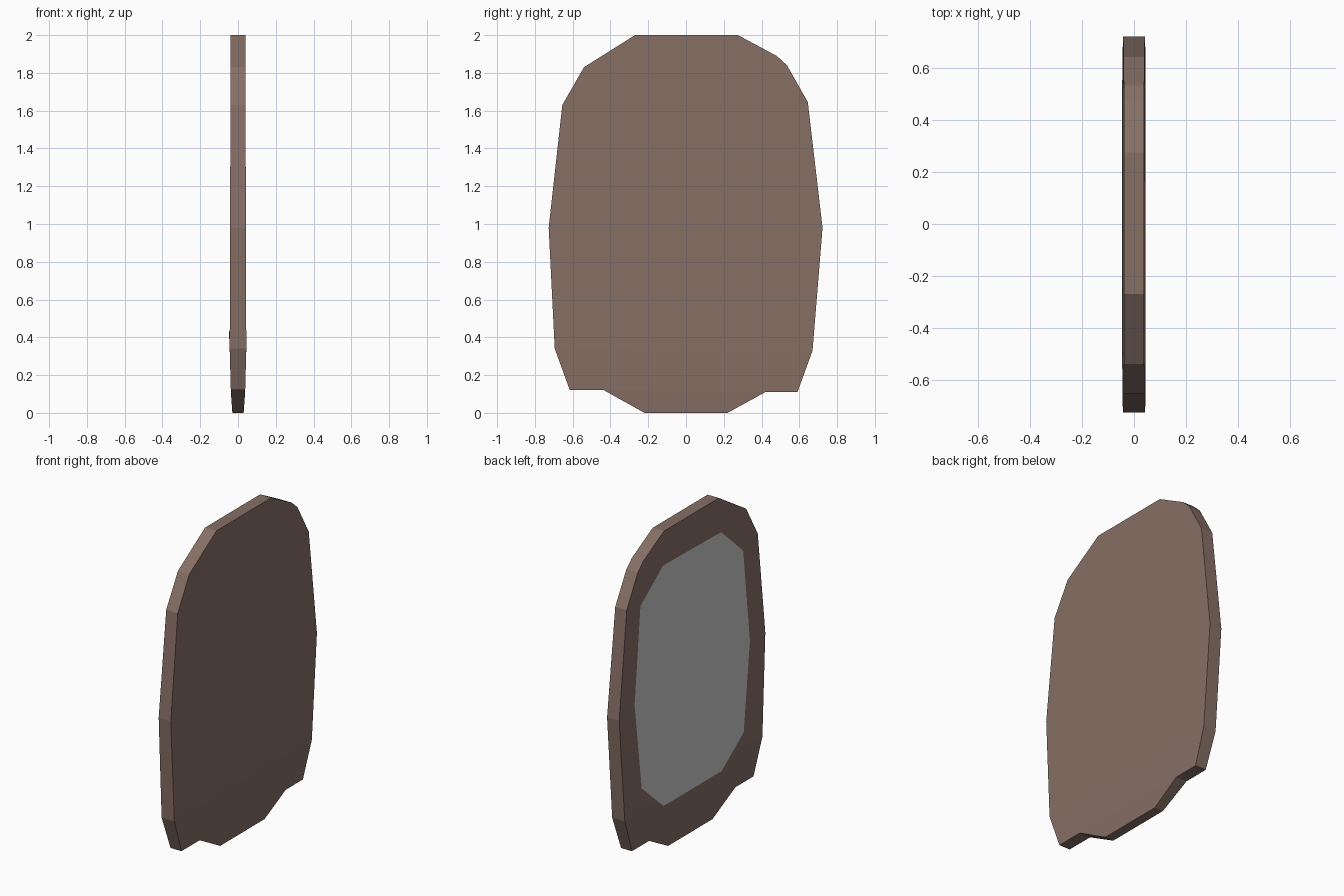
import bpy, bmesh

if "Cube" in bpy.data.objects:
    bpy.data.objects.remove(bpy.data.objects["Cube"])

# half thickness of the slab at each height (it tapers towards the foot)
THICK = [(0, .03), (.115, .038), (.335, .044), (.98, .042), (1.64, .04), (2, .039)]


def half(z):
    for (z0, t0), (z1, t1) in zip(THICK, THICK[1:]):
        if z <= z1:
            return t0 + (t1 - t0) * (z - z0) / (z1 - z0)
    return THICK[-1][1]


def make_object(name, bm):
    bmesh.ops.recalc_face_normals(bm, faces=bm.faces)
    mesh = bpy.data.meshes.new(name)
    bm.to_mesh(mesh)
    bm.free()
    ob = bpy.data.objects.new(name, mesh)
    bpy.context.collection.objects.link(ob)
    return ob


def side(bm, left, right, sign, offset=0):
    """Strip of flat bands joining the left and right outlines, bottom to top."""
    L, R = [[bm.verts.new((sign * (half(z) + offset), y, z)) for y, z in pts]
            for pts in (left, right)]
    return L, R


# wooden frame: outline halves from the foot to the crown
left = [(-.22, 0), (-.435, .12), (-.615, .12), (-.695, .34), (-.727, .98),
        (-.655, 1.63), (-.54, 1.83), (-.445, 1.89), (-.27, 2)]
right = [(.22, 0), (.42, .11), (.59, .11), (.67, .33), (.723, .98),
         (.645, 1.645), (.535, 1.84), (.48, 1.89), (.275, 2)]
bm = bmesh.new()
loops = []
for sign in (-1, 1):
    L, R = side(bm, left, right, sign)
    bm.faces.new((L[0], R[0], R[1], L[1]))
    bm.faces.new((L[1], R[1], R[2], R[3], L[3], L[2]))
    for i in range(3, len(L) - 1):
        bm.faces.new((L[i], R[i], R[i + 1], L[i + 1]))
    loops.append(R + L[::-1])
a, b = loops
for i in range(len(a)):
    j = (i + 1) % len(a)
    bm.faces.new((a[i], a[j], b[j], b[i]))
frame = make_object("mirror_frame", bm)
wood = bpy.data.materials.new("dark_wood")
wood.diffuse_color = (.24, .16, .13, 1)
wood.use_nodes = True
wood.node_tree.nodes["Principled BSDF"].inputs["Base Color"].default_value = wood.diffuse_color
frame.data.materials.append(wood)

# mirror glass, almost flush on the -x face
left = [(-.288, .28), (-.506, .44), (-.57, .99), (-.506, 1.58), (-.288, 1.78)]
right = [(.288, .28), (.506, .475), (.574, 1.02), (.514, 1.62), (.288, 1.79)]
bm = bmesh.new()
L, R = side(bm, left, right, -1, .003)
for i in range(len(L) - 1):
    bm.faces.new((L[i], L[i + 1], R[i + 1], R[i]))
glass = make_object("mirror_glass", bm)
# make the open sheet face outwards
if glass.data.polygons[0].normal.x > 0:
    glass.data.flip_normals()
